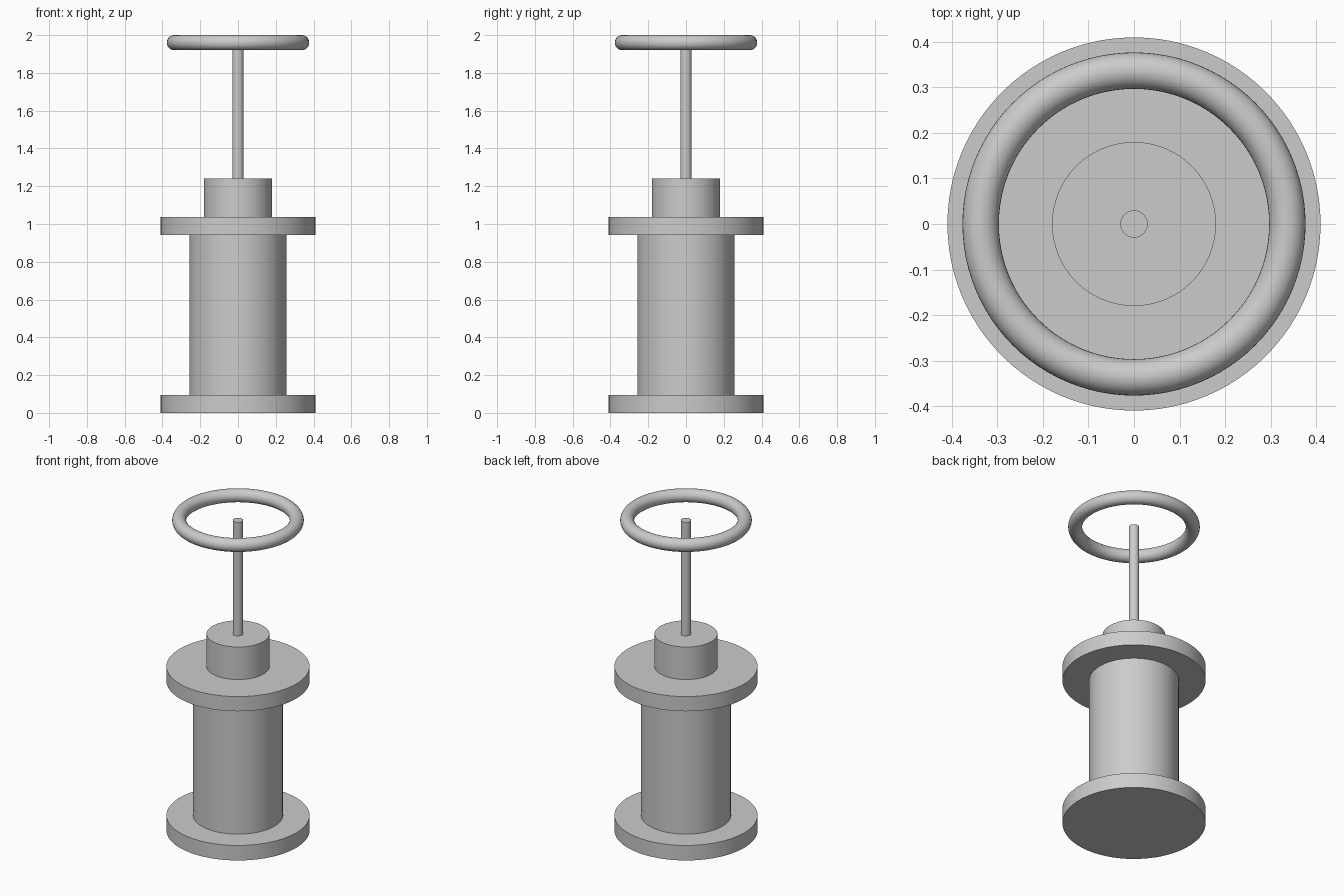
import bpy
import math

cube = bpy.data.objects.get("Cube")
if cube:
    bpy.data.objects.remove(cube, do_unlink=True)

GREY = (0.6, 0.6, 0.6, 1.0)
metal = bpy.data.materials.new("plain grey metal")
metal.use_nodes = True
metal.diffuse_color = GREY
metal.node_tree.nodes["Principled BSDF"].inputs["Base Color"].default_value = GREY


def finish(name):
    obj = bpy.context.object
    obj.name = obj.data.name = name
    obj.data.materials.append(metal)
    bpy.ops.object.shade_smooth_by_angle(angle=math.radians(30))
    return obj


def cylinder(name, radius, bottom, top):
    bpy.ops.mesh.primitive_cylinder_add(
        vertices=96, radius=radius, depth=top - bottom,
        location=(0, 0, (bottom + top) / 2))
    return finish(name)


# Valve body between two flanges
cylinder("base_flange", 0.41, 0, 0.095)
cylinder("body", 0.257, 0.095, 0.943)
cylinder("top_flange", 0.41, 0.943, 1.036)

# Bonnet and stem
cylinder("bonnet", 0.18, 1.036, 1.242)
cylinder("stem", 0.03, 1.242, 1.96)

# Open handwheel ring around the stem tip
bpy.ops.mesh.primitive_torus_add(
    major_radius=0.337, minor_radius=0.04, major_segments=96,
    minor_segments=32, location=(0, 0, 1.96))
finish("handwheel_ring")
